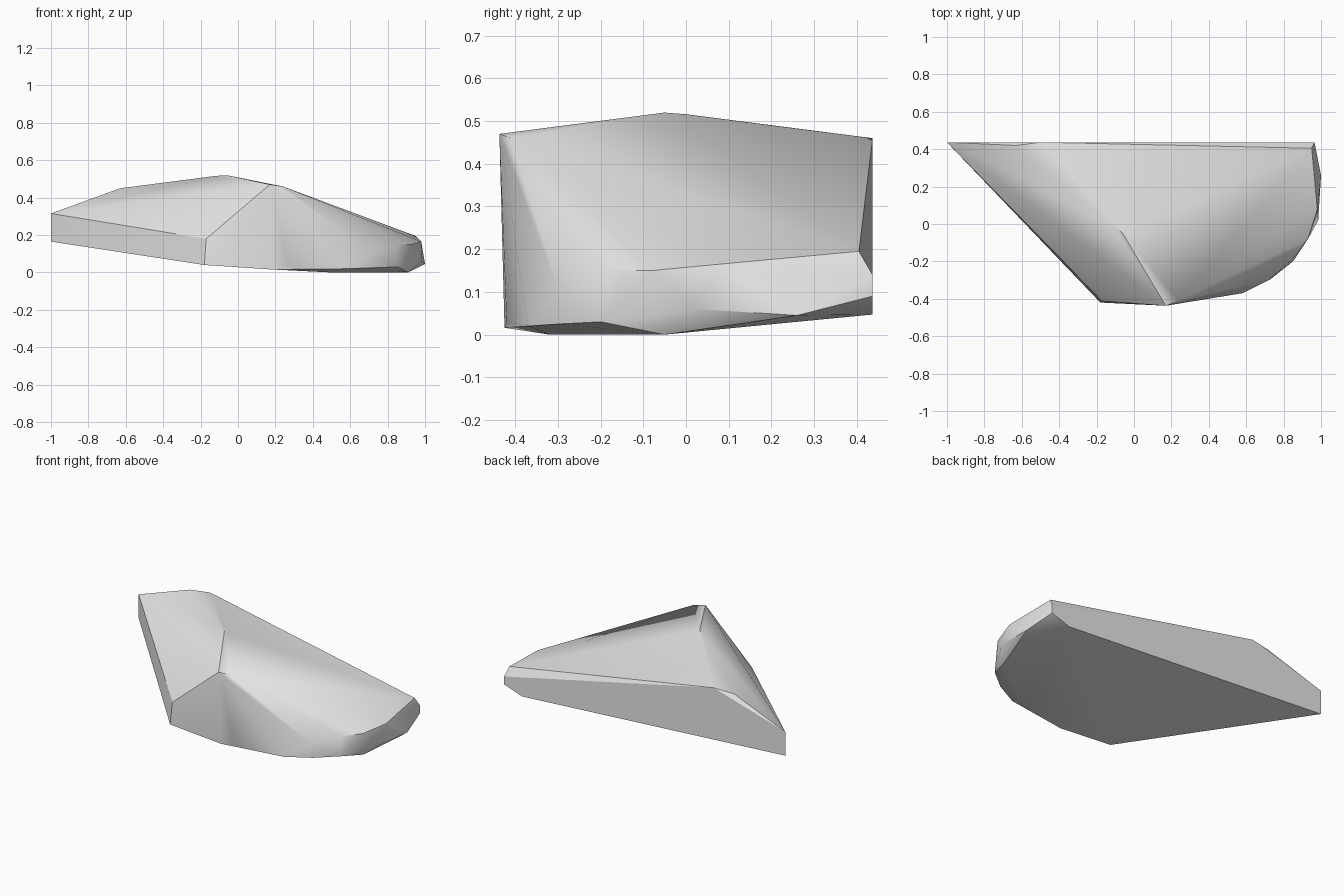
import bpy
import bmesh
import math

cube = bpy.data.objects.get("Cube")
if cube:
    bpy.data.objects.remove(cube, do_unlink=True)


def make_material(name, colour):
    material = bpy.data.materials.new(name)
    material.use_nodes = True
    material.diffuse_color = colour
    for node in material.node_tree.nodes:
        if node.type == 'BSDF_PRINCIPLED':
            node.inputs["Base Color"].default_value = colour
    return material


def build_hull(name, corners, material):
    """Wrap a tight faceted skin around a set of corner points."""
    bm = bmesh.new()
    for corner in corners:
        bm.verts.new(corner)
    result = bmesh.ops.convex_hull(bm, input=list(bm.verts))
    inside = {v for key in ("geom_interior", "geom_unused")
              for v in result[key] if isinstance(v, bmesh.types.BMVert)}
    bmesh.ops.delete(bm, geom=[v for v in inside if v.is_valid], context='VERTS')
    bmesh.ops.dissolve_limit(bm, angle_limit=math.radians(1),
                             verts=list(bm.verts), edges=list(bm.edges))
    bmesh.ops.recalc_face_normals(bm, faces=list(bm.faces))
    mesh = bpy.data.meshes.new(name)
    bm.to_mesh(mesh)
    bm.free()
    mesh.materials.append(material)
    rock = bpy.data.objects.new(name, mesh)
    bpy.context.collection.objects.link(rock)
    return rock


# Flat sloping underside
base = [(-1, .437, .165), (-.18, -.42, .04), (.18, -.425, .016), (.5, -.32, 0),
        (.91, -.05, 0), (.84, .437, .047)]

# Chamfer around the rounded end
chamfer = [(.27, -.42, .03), (.58, -.37, .02), (.73, -.295, .025), (.85, -.2, .03),
           (.985, .02, .06), (1, .26, .045), (.965, .437, .09)]

# Upper rim above the short side walls
rim = [(-1, .437, .315), (-.17, -.412, .18), (.72, -.3, .11), (.85, -.185, .15),
       (.93, -.08, .15), (.98, .08, .165), (.95, .405, .195), (.965, .437, .14)]

# Ridge across the crown
crown = [(.17, -.437, .47), (.24, -.41, .46), (-.06, -.05, .52), (-.12, 0, .516),
         (-.5, .437, .46), (-.63, .42, .45)]

stone = make_material("light grey stone", (.8, .8, .8, 1))
rock = build_hull("rock", base + chamfer + rim + crown, stone)

# Soft facets with crisp main creases
bpy.ops.object.select_all(action='DESELECT')
rock.select_set(True)
bpy.context.view_layer.objects.active = rock
bpy.ops.object.shade_smooth_by_angle(angle=math.radians(30))
